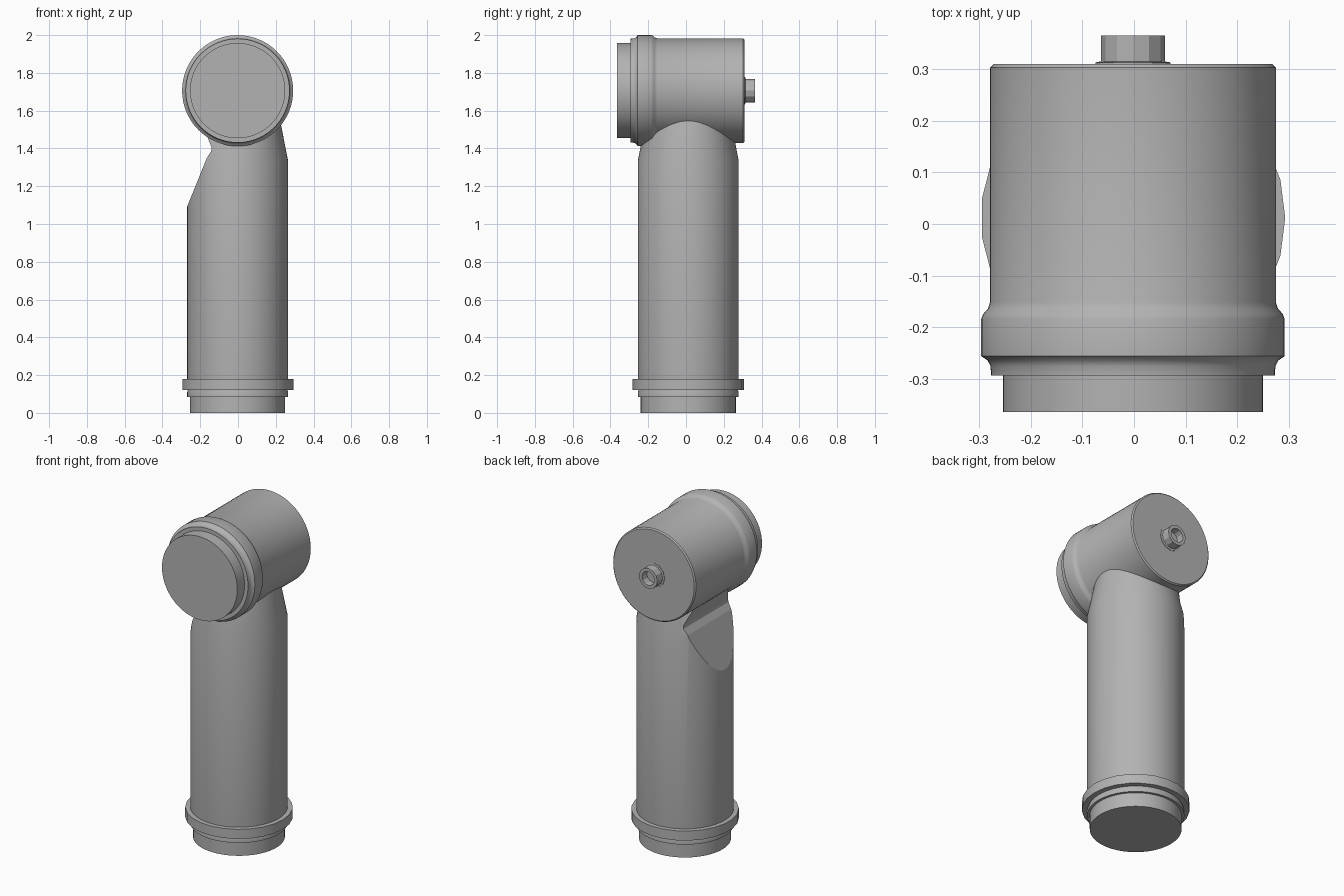
import bpy, bmesh, math
from mathutils import Matrix, Vector

cube = bpy.data.objects.get("Cube")
if cube:
    bpy.data.objects.remove(cube, do_unlink=True)

grey = bpy.data.materials.new("plain_grey")
grey.use_nodes = True
grey.diffuse_color = (0.45, 0.45, 0.45, 1)
grey.node_tree.nodes["Principled BSDF"].inputs["Base Color"].default_value = grey.diffuse_color

AXIS_X = -0.002
POST_Y = 0.012
HEAD_Z = 1.706


def add_object(name, bm, smooth=True):
    bmesh.ops.recalc_face_normals(bm, faces=bm.faces)
    mesh = bpy.data.meshes.new(name)
    bm.to_mesh(mesh)
    bm.free()
    mesh.materials.append(grey)
    obj = bpy.data.objects.new(name, mesh)
    bpy.context.collection.objects.link(obj)
    if smooth:
        bpy.ops.object.select_all(action='DESELECT')
        obj.select_set(True)
        bpy.context.view_layer.objects.active = obj
        bpy.ops.object.shade_smooth_by_angle(angle=math.radians(28))
    return obj


def turned(name, profile, sides, matrix):
    """Solid of revolution: profile lists (radius, height), both ends capped."""
    bm = bmesh.new()
    rings = []
    for r, h in profile:
        rings.append([bm.verts.new((r * math.cos(2 * math.pi * i / sides),
                                    r * math.sin(2 * math.pi * i / sides), h))
                      for i in range(sides)])
    for a, b in zip(rings, rings[1:]):
        for i in range(sides):
            j = (i + 1) % sides
            bm.faces.new((a[i], a[j], b[j], b[i]))
    bm.faces.new(rings[0])
    bm.faces.new(rings[-1])
    bm.transform(matrix)
    return add_object(name, bm)


upright = Matrix.Translation((AXIS_X, POST_Y, 0))
# local height runs along +y for the horizontal head
lying = Matrix.Translation((AXIS_X, 0, HEAD_Z)) @ Matrix.Rotation(-math.pi / 2, 4, 'X')

# Upright post with plug end and tapered neck
post = turned("post", [(0.252, 0), (0.252, 0.085), (0.267, 0.085), (0.267, 0.11),
                       (0.262, 0.125), (0.267, 0.17), (0.267, 1.335), (0.215, 1.6)],
              64, upright)
turned("post_collar", [(0.25, 0.122), (0.295, 0.122), (0.295, 0.18), (0.25, 0.18)],
       25, upright)

# Slanted flat cut on one side of the neck, curving out under the head
bm = bmesh.new()
outline = [(-0.27, 1.09), (-0.165, 1.35), (-0.142, 1.385), (-0.14, 1.405),
           (-0.15, 1.43), (-0.17, 1.48), (-0.17, 1.7), (-0.5, 1.7), (-0.5, 1.09)]
side = bm.faces.new([bm.verts.new((x, -0.5, z)) for x, z in outline])
swept = bmesh.ops.extrude_face_region(bm, geom=[side])
bmesh.ops.translate(bm, vec=Vector((0, 1, 0)),
                    verts=[g for g in swept["geom"] if isinstance(g, bmesh.types.BMVert)])
cutter = add_object("neck_cutter", bm, smooth=False)
cutter.hide_render = True
cutter.hide_set(True)
cut = post.modifiers.new("neck_cut", 'BOOLEAN')
cut.operation = 'DIFFERENCE'
cut.solver = 'EXACT'
cut.object = cutter
# bake the cut and drop the cutter
bpy.context.view_layer.objects.active = post
bpy.ops.object.modifier_apply(modifier=cut.name)
bpy.data.objects.remove(cutter, do_unlink=True)
bpy.ops.object.shade_smooth_by_angle(angle=math.radians(28))

# Horizontal head: plug, lip, rounded collar, barrel, bevelled back edge
turned("head", [(0.252, -0.364), (0.252, -0.294), (0.275, -0.294), (0.276, -0.275),
                (0.282, -0.264), (0.294, -0.256), (0.294, -0.184), (0.29, -0.174),
                (0.281, -0.164), (0.277, -0.152), (0.277, 0.303), (0.27, 0.31)],
       64, lying)

# Hollow spigot on the back of the head
turned("spigot", [(0.073, 0.305), (0.073, 0.313), (0.062, 0.315), (0.062, 0.365),
                  (0.042, 0.365), (0.042, 0.318)], 12, lying)
